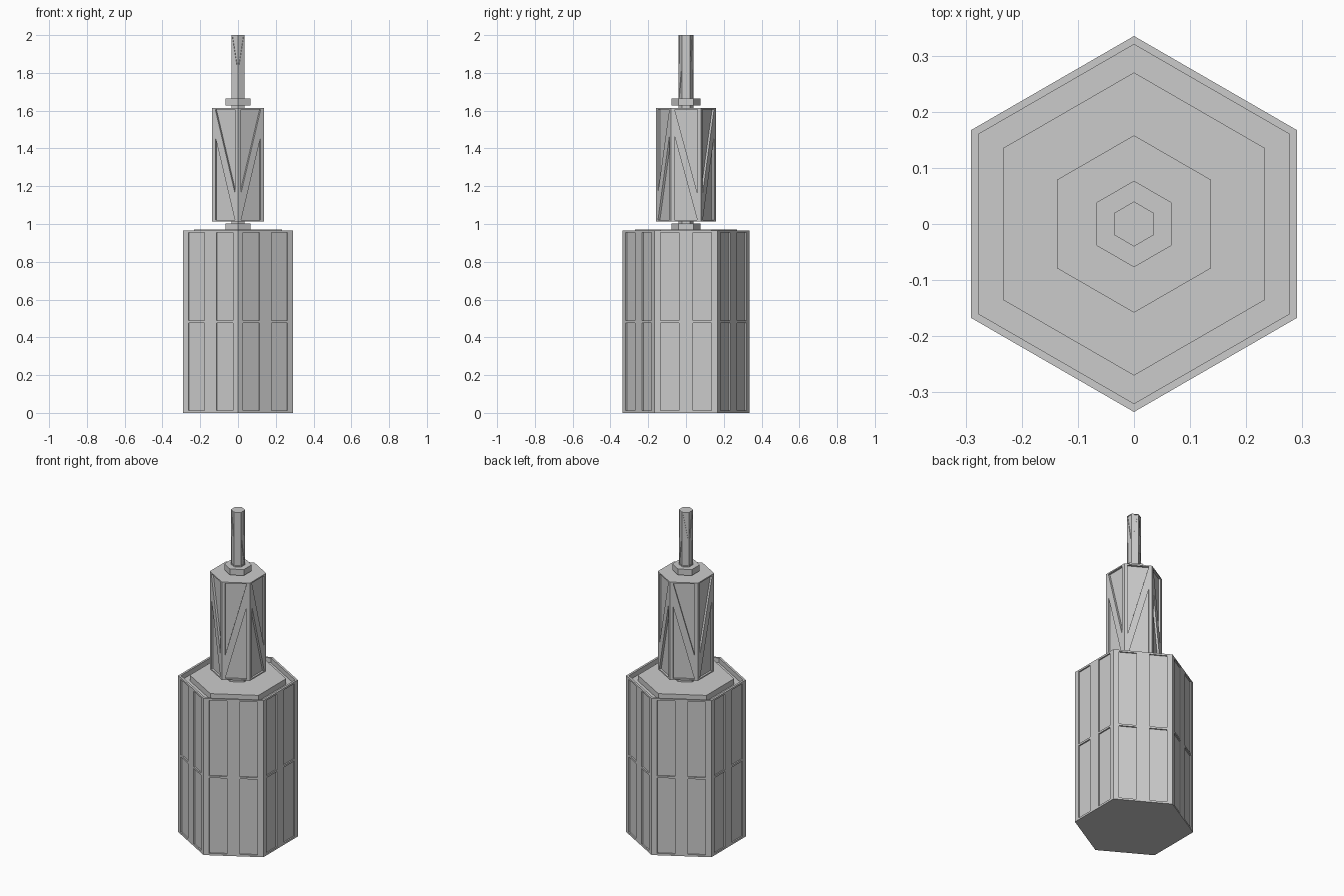
import bpy, bmesh
from math import cos, sin, pi, sqrt
from mathutils import Vector

if "Cube" in bpy.data.objects:
    bpy.data.objects.remove(bpy.data.objects["Cube"])


def hex_prism(bm, r, z0, z1):
    # hexagon with corners on the y axis
    ring = [(r * cos(pi / 6 + i * pi / 3), r * sin(pi / 6 + i * pi / 3)) for i in range(6)]
    extrude(bm, [Vector((x, y, z0)) for x, y in ring], Vector((0, 0, z1 - z0)))


def extrude(bm, pts, offset):
    a = [bm.verts.new(p) for p in pts]
    b = [bm.verts.new(p + offset) for p in pts]
    bm.faces.new(a[::-1])
    bm.faces.new(b)
    for i in range(len(a)):
        j = (i + 1) % len(a)
        bm.faces.new((a[i], a[j], b[j], b[i]))


def finish(bm, name):
    bmesh.ops.recalc_face_normals(bm, faces=bm.faces)
    me = bpy.data.meshes.new(name)
    bm.to_mesh(me)
    bm.free()
    ob = bpy.data.objects.new(name, me)
    bpy.context.collection.objects.link(ob)
    return ob


def plain_hex(name, r, z0, z1):
    bm = bmesh.new()
    hex_prism(bm, r, z0, z1)
    return finish(bm, name)


def panelled_hex(name, r, z0, z1, panels, depth, alternate=False, well=None):
    """Hex prism with (u, z) outlines recessed into each of its six faces."""
    ob = plain_hex(name, r, z0, z1)
    bm = bmesh.new()
    apothem = r * sqrt(3) / 2
    for i in range(6):
        a = i * pi / 3
        n, t = Vector((cos(a), sin(a), 0)), Vector((-sin(a), cos(a), 0))
        flip = -1 if alternate and i % 2 else 1
        for outline in panels:
            pts = [n * (apothem - depth) + t * (u * flip) + Vector((0, 0, z)) for u, z in outline]
            extrude(bm, pts, n * depth * 2)
    if well:
        hex_prism(bm, *well)
    cutter = finish(bm, name + "_cutter")
    cutter.hide_render = True
    mod = ob.modifiers.new("recesses", 'BOOLEAN')
    mod.operation, mod.solver, mod.object = 'DIFFERENCE', 'EXACT', cutter
    deps = bpy.context.evaluated_depsgraph_get()
    me = bpy.data.meshes.new_from_object(ob.evaluated_get(deps))
    ob.modifiers.clear()
    ob.data = me
    bpy.data.objects.remove(cutter)
    return ob


def rect(u0, u1, z0, z1):
    return [(u0, z0), (u1, z0), (u1, z1), (u0, z1)]


def brace(u, z0, z1, drop):
    # two triangles leaving a diagonal strut between them
    return [[(-u, z1), (u, z1), (u, z0 + drop)],
            [(-u, z1 - drop), (-u, z0), (u, z0)]]


# wide base: two by two recessed panels per side, sunken roof
base_panels = [rect(u, u + 0.1, z, z + 0.465)
               for u in (-0.136, 0.036) for z in (0.012, 0.489)]
panelled_hex("base", 0.335, 0, 0.965, base_panels, 0.008, well=(0.32, 0.935, 1.1))
plain_hex("roof_block", 0.27, 0.93, 0.97)

# collars and the short stem links
plain_hex("lower_collar", 0.077, 0.965, 1.003)
plain_hex("lower_stem", 0.04, 0.96, 1.02)
plain_hex("upper_stem", 0.04, 1.60, 1.64)
plain_hex("upper_collar", 0.077, 1.627, 1.664)

# braced middle section
panelled_hex("middle_tower", 0.158, 1.012, 1.615, brace(0.06, 1.02, 1.607, 0.145), 0.012, True)

# braced mast
panelled_hex("mast", 0.04, 1.66, 2.0, brace(0.015, 1.67, 1.996, 0.16), 0.003, True)
